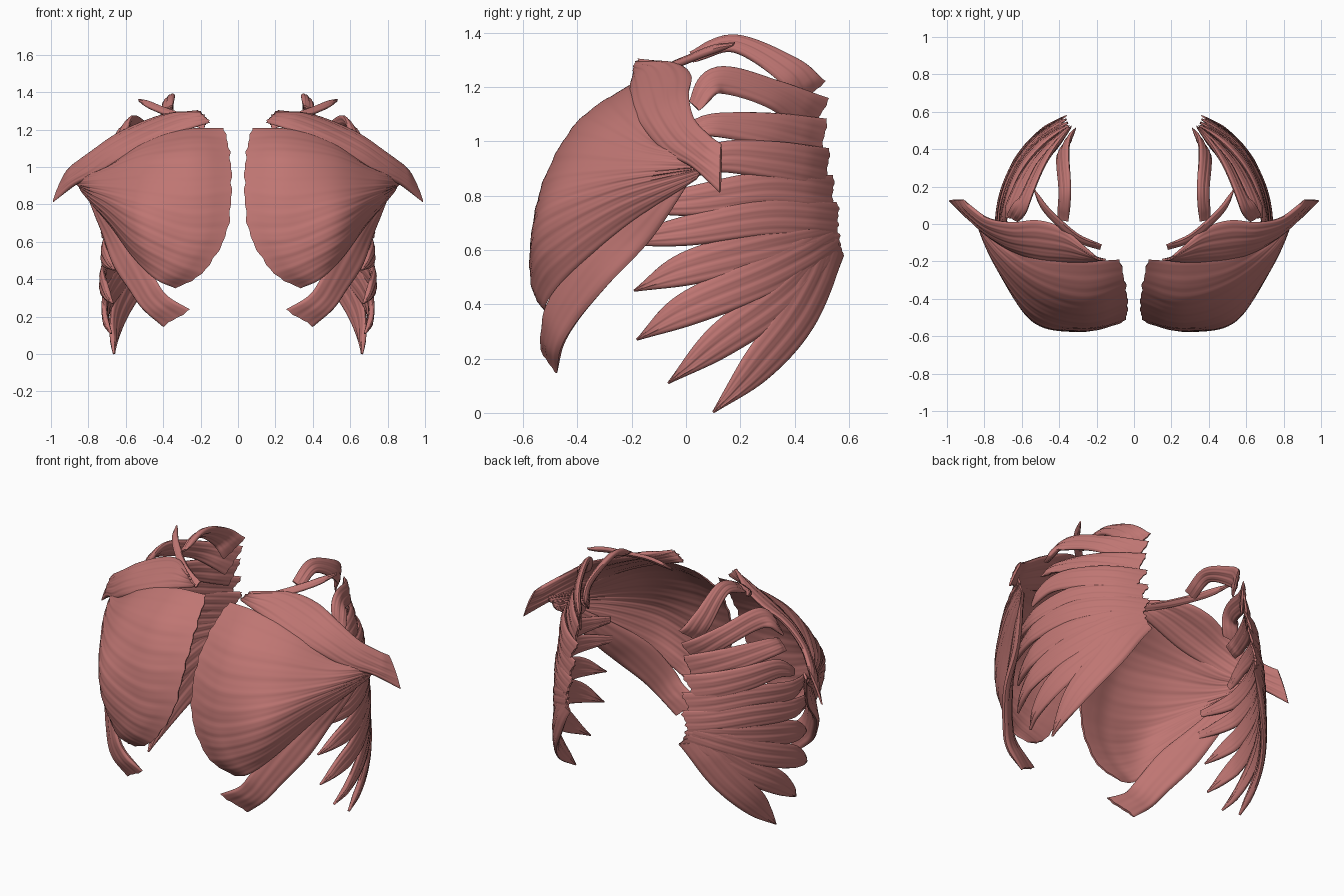
import bpy, bmesh, math
from mathutils import Vector

if "Cube" in bpy.data.objects:
    bpy.data.objects.remove(bpy.data.objects["Cube"])

mat = bpy.data.materials.new("muscle_red")
mat.diffuse_color = (0.52, 0.18, 0.17, 1)
mat.use_nodes = True
mat.node_tree.nodes["Principled BSDF"].inputs["Base Color"].default_value = mat.diffuse_color


def spline(pts, t):
    """Catmull-Rom through evenly spaced points (vectors or floats)."""
    n = len(pts) - 1
    f = min(max(t, 0), 1) * n
    i = min(int(f), n - 1)
    f -= i
    b, c = pts[i], pts[i + 1]
    a = pts[i - 1] if i else b * 2 - c
    d = pts[i + 2] if i + 2 <= n else c * 2 - b
    return (b * 2 + (c - a) * f + (a * 2 - b * 5 + c * 4 - d) * f ** 2
            + (b * 3 - a - c * 3 + d) * f ** 3) * 0.5


def grid_surface(rows):
    rows = [[Vector(p) for p in r] for r in rows]
    return lambda u, v: spline([spline(r, v) for r in rows], u)


def muscle(name, surf, nu, nv, half, fibres, ridge=0.004):
    """Lens-shaped sheet around surf(u, v), fibres running along u, mirrored."""
    bm = bmesh.new()
    e = 0.004
    skins = []
    for side in (1, -1):
        skin = []
        for i in range(nu + 1):
            row = []
            for j in range(nv + 1):
                u, v = i / nu, j / nv
                # ragged fibre ends
                rag = math.sin(v * fibres * 9) + math.sin(v * fibres * 5.3 + 1)
                ur = u + 0.003 * (2 + rag) * (1 - u) ** 6
                uc, vc = min(max(ur, e), 1 - e), min(max(v, e), 1 - e)
                du = surf(uc + e, vc) - surf(uc - e, vc)
                dv = surf(uc, vc + e) - surf(uc, vc - e)
                n = du.cross(dv).normalized()
                rim = math.sqrt(max(0, 1 - (2 * v - 1) ** 4))
                rim *= min(1, 0.35 + 5 * min(u, 1 - u))
                w = math.sin(v * fibres * 6.283 + 2 * math.sin(3 * u))
                w += 0.6 * math.sin(v * fibres * 14.1 + 4 * u)
                row.append(bm.verts.new(surf(ur, v) + n * side * rim * (half + ridge * w)))
            skin.append(row)
        for i in range(nu):
            for j in range(nv):
                bm.faces.new((skin[i][j], skin[i + 1][j], skin[i + 1][j + 1], skin[i][j + 1]))
        skins.append(skin)
    a, b = skins
    for i in (0, nu):
        for j in range(nv):
            bm.faces.new((a[i][j], a[i][j + 1], b[i][j + 1], b[i][j]))
    bmesh.ops.remove_doubles(bm, verts=bm.verts, dist=0.0004)
    bmesh.ops.recalc_face_normals(bm, faces=bm.faces)
    me = bpy.data.meshes.new(name)
    bm.to_mesh(me)
    bm.free()
    me.materials.append(mat)
    ob = bpy.data.objects.new(name, me)
    bpy.context.collection.objects.link(ob)
    ob.modifiers.new("mirror", "MIRROR").use_mirror_merge = False
    for o in bpy.context.selected_objects:
        o.select_set(False)
    ob.select_set(True)
    bpy.context.view_layer.objects.active = ob
    bpy.ops.object.shade_smooth_by_angle(angle=math.radians(50))


# Main chest fan: rows from breastbone to upper arm
muscle("chest_fan", grid_surface([
    [(.07, -.19, 1.21), (.04, -.33, 1.07), (.03, -.45, .88), (.06, -.52, .64), (.18, -.54, .44), (.33, -.50, .35)],
    [(.30, -.20, 1.20), (.27, -.39, 1.06), (.27, -.51, .85), (.28, -.555, .64), (.36, -.555, .50), (.44, -.515, .40)],
    [(.52, -.18, 1.12), (.51, -.32, 1.03), (.52, -.44, .87), (.53, -.505, .73), (.54, -.495, .60), (.555, -.43, .51)],
    [(.72, -.08, .99), (.72, -.15, .96), (.72, -.22, .89), (.71, -.25, .83), (.70, -.245, .76), (.685, -.215, .69)],
    [(.87, .06, .94), (.87, .06, .93), (.86, .06, .91), (.85, .05, .90), (.84, .05, .88), (.83, .04, .86)],
]), 40, 90, 0.016, 10, 0.0014)

# Collarbone band: lower edge, bulged middle, upper edge
low = [(.14, -.19, 1.24), (.30, -.205, 1.19), (.49, -.20, 1.11), (.65, -.145, 1.03), (.77, -.07, .95), (.87, .02, .905), (.99, .125, .81)]
mid = [(.18, -.19, 1.28), (.33, -.13, 1.25), (.50, -.10, 1.185), (.66, -.075, 1.105), (.785, -.02, 1.02), (.885, .06, .95), (.955, .128, .90)]
top = [(.21, -.18, 1.305), (.37, -.03, 1.285), (.51, .02, 1.24), (.65, .01, 1.175), (.78, .03, 1.085), (.87, .09, 1.02), (.91, .13, .99)]
muscle("collarbone_band", grid_surface(list(zip(low, mid, top))), 40, 36, 0.018, 4, 0.0015)

# Lower chest strip running down to the belly
inner = [(.25, -.535, .235), (.375, -.525, .31), (.44, -.51, .40), (.53, -.41, .57), (.64, -.26, .71), (.78, .00, .90)]
outer = [(.40, -.475, .145), (.51, -.46, .24), (.58, -.40, .34), (.67, -.28, .48), (.725, -.12, .65), (.82, .03, .88)]
muscle("lower_chest_strip", grid_surface(list(zip(inner, outer))), 36, 24, 0.02, 2, 0.0015)

# Thin strip under the collarbone
sub_a = [(.18, -.14, 1.20), (.31, -.09, 1.25), (.42, .00, 1.29), (.49, .08, 1.32), (.53, .17, 1.35)]
sub_b = [(.17, -.11, 1.23), (.29, -.06, 1.28), (.40, .03, 1.32), (.47, .10, 1.35), (.53, .18, 1.365)]
muscle("under_collarbone_strip", grid_surface(list(zip(sub_a, sub_b))), 24, 12, 0.012, 2, 0.001)


# Side rib fan: slips lying on an egg-shaped rib cage
def rib_x(y, z):
    s = spline([.90, .97, .97, .955, .92, .86], z / 1.25)
    b = .67 - .2 * max(0, z - .65)
    return .74 * s * math.sqrt(max(.08, 1 - (y / b) ** 2)) - .15 * max(0, -y)


def slip_surface(path, widths, xs, lift):
    path = [Vector(p) for p in path]

    def surf(u, v):
        p = spline(path, u)
        d = spline(path, min(u + .01, 1)) - spline(path, max(u - .01, 0))
        q = p + Vector((-d.y, d.x)).normalized() * spline(widths, u) * (2 * v - 1)
        x = spline(xs, u) + .03 * (2 * v - 1) if xs else rib_x(q.x, q.y) + lift
        return Vector((x, q.x, q.y))
    return surf


point = [.06, .075, .062, .004]
slips = [  # (y, z) paths from shoulder-blade edge to rib tip
    ([(.455, 1.17), (.38, 1.26), (.18, 1.36), (.02, 1.31)], [.08, .055, .03, .02], [.34, .38, .37, .38]),
    ([(.485, 1.08), (.33, 1.17), (.12, 1.225), (.03, 1.13)], [.09, .055, .05, .025], [.36, .49, .59, .65]),
    ([(.505, 1.00), (.32, 1.04), (.13, 1.06), (.03, 1.05)], [.085, .065, .045, .03], [.37, .54, .64, .66]),
    ([(.52, .90), (.32, .93), (.12, .94), (-.03, .87)], [.075, .07, .055, .02], None),
    ([(.54, .80), (.30, .82), (.02, .78), (-.20, .76)], [.075, .07, .055, .02], None),
    ([(.56, .71), (.30, .72), (.00, .67), (-.22, .635)], [.065, .07, .055, .02], None),
    ([(.56, .67), (.30, .61), (.00, .53), (-.19, .45)], point, None),
    ([(.55, .65), (.30, .51), (.00, .38), (-.18, .27)], point, None),
    ([(.54, .63), (.35, .43), (.12, .26), (-.065, .11)], point, None),
    ([(.53, .61), (.41, .36), (.26, .17), (.10, .002)], point, None),
]
for k, (path, widths, xs) in enumerate(slips):
    muscle(f"rib_slip_{k + 1}", slip_surface(path, widths, xs, .004 * (k % 2)), 30, 24, 0.016, 3, 0.0015)
